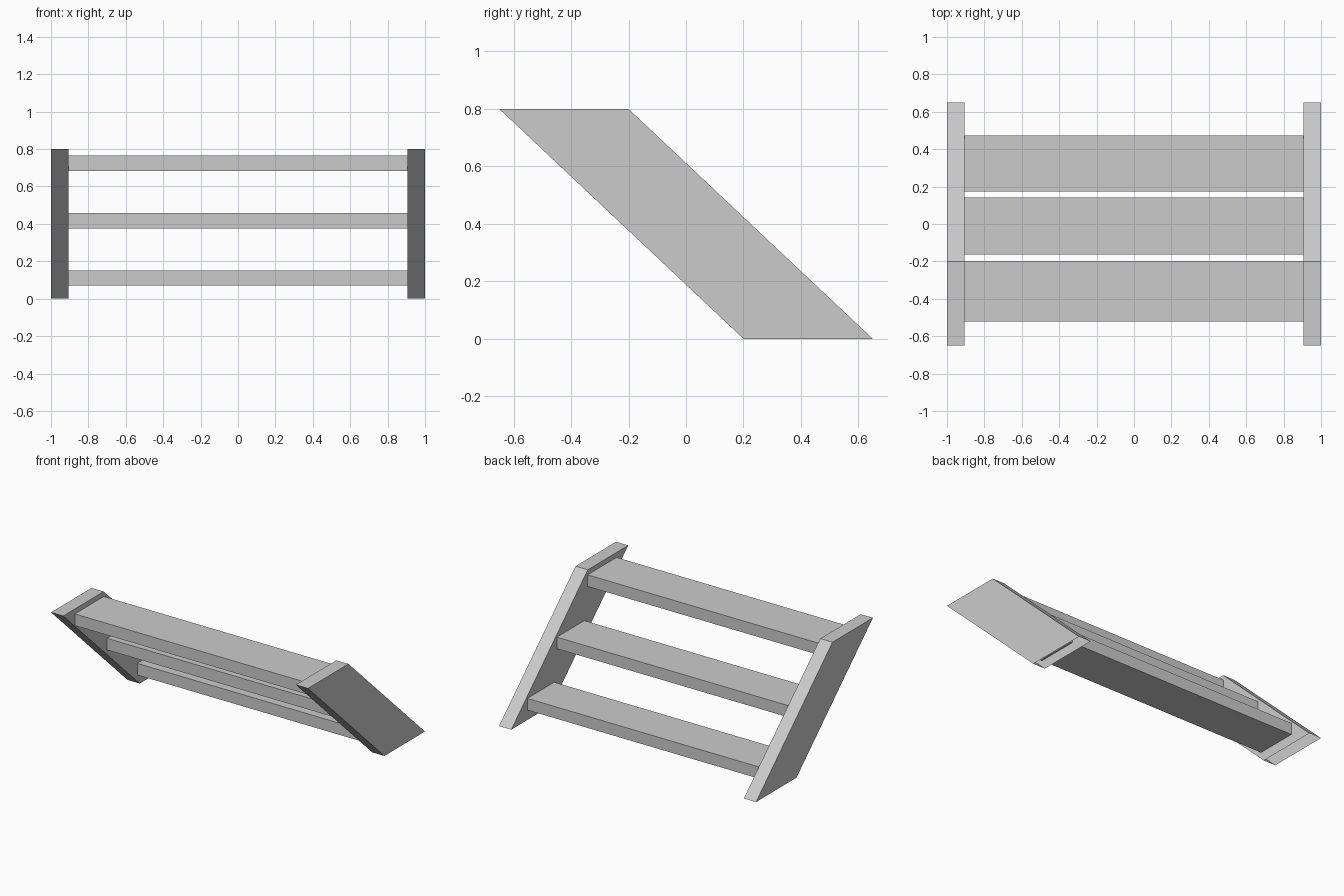
import bpy
import bmesh

cube = bpy.data.objects.get("Cube")
if cube:
    bpy.data.objects.remove(cube, do_unlink=True)

# Single plain grey
grey = bpy.data.materials.new("plain_grey")
grey.use_nodes = True
colour = (0.6, 0.6, 0.6, 1.0)
grey.diffuse_color = colour
grey.node_tree.nodes["Principled BSDF"].inputs["Base Color"].default_value = colour


def extrude_profile(name, profile, x0, x1, open_bottom=False):
    """Sweep a (y, z) outline along x from x0 to x1."""
    bm = bmesh.new()
    base = bm.faces.new([bm.verts.new((x0, y, z)) for y, z in profile])
    ext = bmesh.ops.extrude_face_region(bm, geom=[base], use_keep_orig=True)
    verts = [g for g in ext["geom"] if isinstance(g, bmesh.types.BMVert)]
    bmesh.ops.translate(bm, verts=verts, vec=(x1 - x0, 0, 0))
    bmesh.ops.recalc_face_normals(bm, faces=bm.faces)
    if open_bottom:
        floor = [f for f in bm.faces if all(v.co.z < 0.001 for v in f.verts)]
        bmesh.ops.delete(bm, geom=floor, context="FACES_ONLY")
    mesh = bpy.data.meshes.new(name)
    bm.to_mesh(mesh)
    bm.free()
    mesh.materials.append(grey)
    obj = bpy.data.objects.new(name, mesh)
    bpy.context.collection.objects.link(obj)
    return obj


# Slanted side boards, hollow and open where they meet the ground
slant = [(0.20, 0.0), (0.65, 0.0), (-0.20, 0.80), (-0.65, 0.80)]
extrude_profile("left_side_board", slant, 0.905, 1.0, open_bottom=True)
extrude_profile("right_side_board", slant, -1.0, -0.905, open_bottom=True)

# Treads, their ends set slightly into the side boards
treads = {
    "bottom_tread": (0.173, 0.472, 0.07, 0.152),
    "middle_tread": (-0.163, 0.142, 0.375, 0.457),
    "top_tread": (-0.521, -0.199, 0.683, 0.765),
}
for name, (y0, y1, z0, z1) in treads.items():
    extrude_profile(name, [(y0, z0), (y1, z0), (y1, z1), (y0, z1)], -0.917, 0.917)
